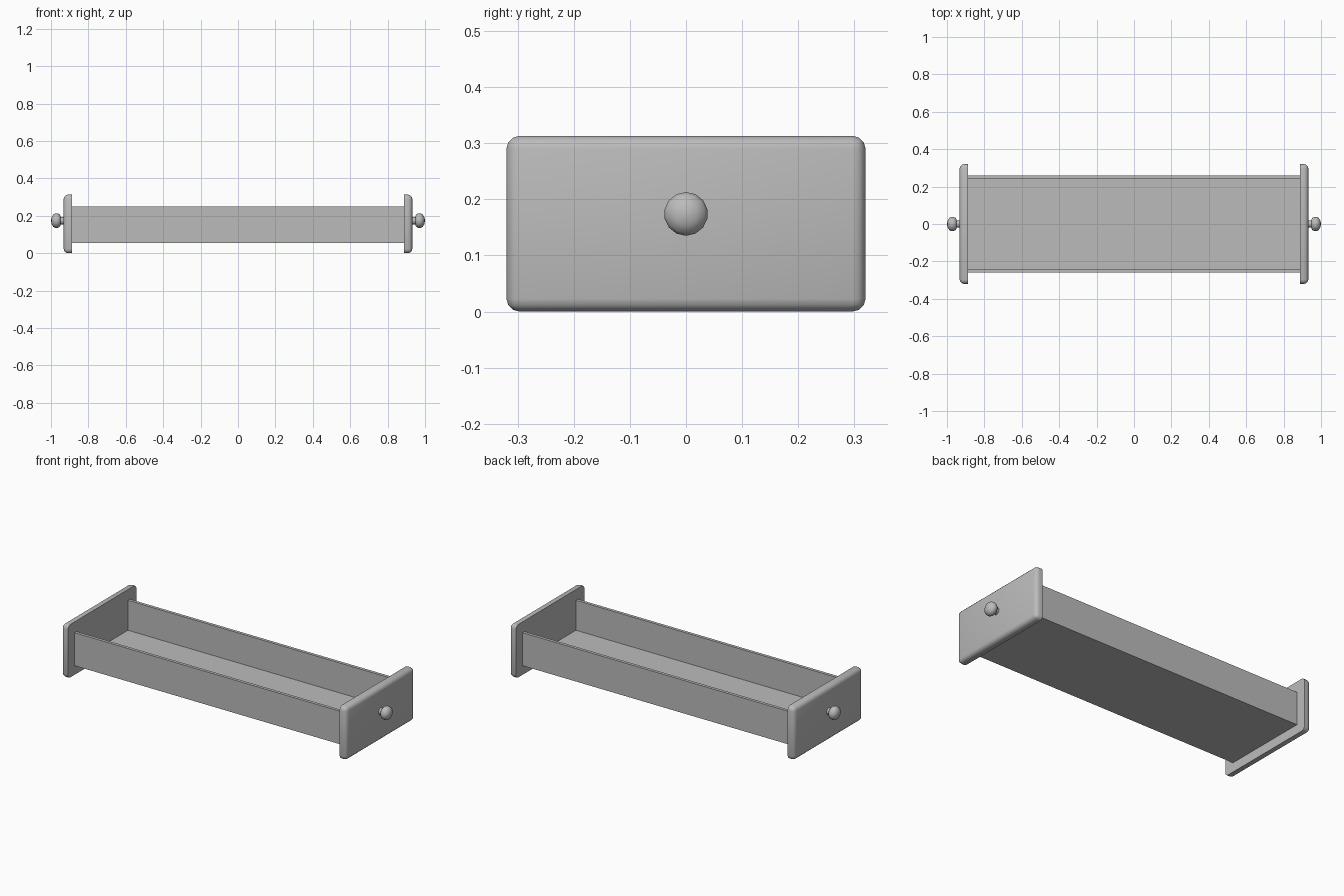
import bpy, bmesh, math
from mathutils import Matrix, Vector

old = bpy.data.objects.get("Cube")
if old:
    bpy.data.objects.remove(old, do_unlink=True)

grey = bpy.data.materials.new("plain grey")
grey.use_nodes = True
COLOUR = (0.5, 0.5, 0.5, 1)
grey.diffuse_color = COLOUR
grey.node_tree.nodes["Principled BSDF"].inputs["Base Color"].default_value = COLOUR


def finish(name, bm, smooth_angle=None):
    bmesh.ops.recalc_face_normals(bm, faces=bm.faces)
    mesh = bpy.data.meshes.new(name)
    bm.to_mesh(mesh)
    bm.free()
    mesh.materials.append(grey)
    obj = bpy.data.objects.new(name, mesh)
    bpy.context.collection.objects.link(obj)
    if smooth_angle:
        bpy.ops.object.select_all(action='DESELECT')
        obj.select_set(True)
        bpy.context.view_layer.objects.active = obj
        bpy.ops.object.shade_smooth_by_angle(angle=math.radians(smooth_angle))
    return obj


def box(lo, hi):
    lo, hi = Vector(lo), Vector(hi)
    bm = bmesh.new()
    bmesh.ops.create_cube(bm, size=1, matrix=Matrix.Translation((lo + hi) / 2)
                          @ Matrix.Diagonal((*(hi - lo), 1)))
    return bm


def end_panel(name, side):
    # rounded corners and outer rim, sharp inner rim
    bm = box((0.888, -0.32, 0), (0.932, 0.32, 0.313))
    edges = [e for e in bm.edges if max(v.co.x for v in e.verts) > 0.9]
    bmesh.ops.bevel(bm, geom=edges, offset=0.023, segments=3, profile=0.5, affect='EDGES')
    bmesh.ops.scale(bm, vec=(side, 1, 1), verts=bm.verts)
    finish(name, bm, 40)


def knob(name, side):
    # neck and flattened ball turned around the x axis: (x, radius)
    profile = [(0.925, 0.02), (0.949, 0.02), (0.949, 0.027), (0.956, 0.035), (0.966, 0.039),
               (0.976, 0.039), (0.987, 0.034), (0.996, 0.02), (1.0, 0)]
    bm = bmesh.new()
    verts = [bm.verts.new((side * x, 0, 0.174 + r)) for x, r in profile]
    edges = [bm.edges.new(pair) for pair in zip(verts, verts[1:])]
    bmesh.ops.spin(bm, geom=verts + edges, cent=(0, 0, 0.174), axis=(1, 0, 0),
                   angle=math.tau, steps=14, use_merge=True)
    bmesh.ops.remove_doubles(bm, verts=bm.verts, dist=0.0005)
    finish(name, bm, 50)


# Open tray: floor between two long walls
finish("tray_floor", box((-0.89, -0.241, 0.055), (0.89, 0.241, 0.073)))
for name, y in (("front_wall", -0.25), ("back_wall", 0.25)):
    finish(name, box((-0.89, y - 0.009, 0.055), (0.89, y + 0.009, 0.25)))

# End panels with knobs
for label, side in (("left", 1), ("right", -1)):
    end_panel(label + "_end_panel", side)
    knob(label + "_knob", side)
